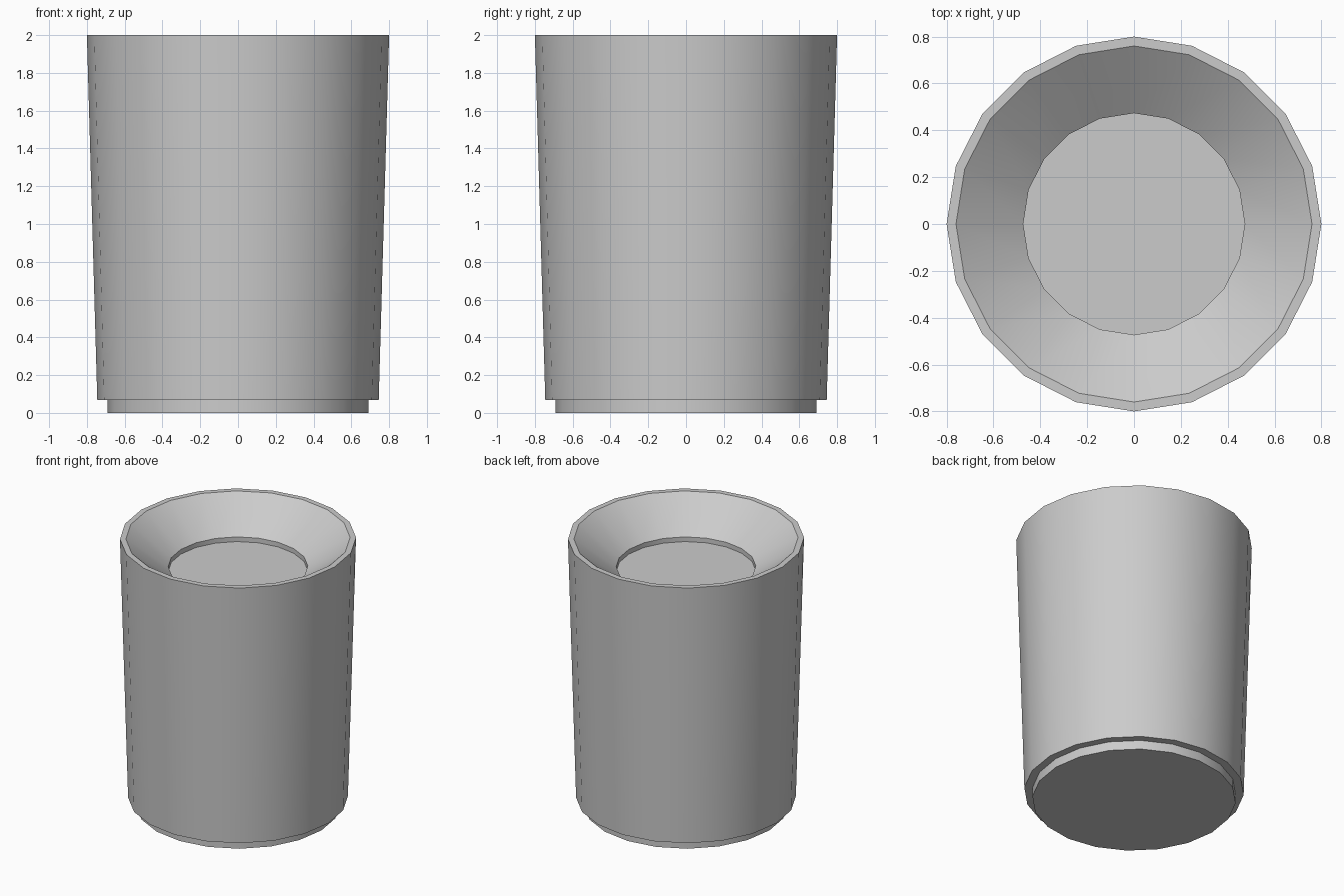
import bpy, bmesh
from math import sin, cos, pi

if "Cube" in bpy.data.objects:
    bpy.data.objects.remove(bpy.data.objects["Cube"])

SIDES = 20


def lathe(name, profile):
    """Spin an (r, z) profile around z, capping both ends with flat discs."""
    bm = bmesh.new()
    rings = [[bm.verts.new((r * cos(2 * pi * i / SIDES), r * sin(2 * pi * i / SIDES), z))
              for i in range(SIDES)] for r, z in profile]
    for a, b in zip(rings, rings[1:]):
        for i in range(SIDES):
            j = (i + 1) % SIDES
            bm.faces.new((a[i], a[j], b[j], b[i]))
    bm.faces.new(rings[0][::-1])
    bm.faces.new(rings[-1])
    mesh = bpy.data.meshes.new(name)
    bm.to_mesh(mesh)
    bm.free()
    obj = bpy.data.objects.new(name, mesh)
    bpy.context.collection.objects.link(obj)
    bpy.context.view_layer.objects.active = obj
    obj.select_set(True)
    bpy.ops.object.shade_smooth_by_angle(angle=pi / 6)
    obj.select_set(False)
    return obj


# Tapered cup: recessed foot, step, outer wall, rim, funnel and shallow well
lathe("tapered_cup", [
    (0.69, 0.0), (0.69, 0.067),     # foot
    (0.745, 0.067), (0.80, 2.0),    # outer wall
    (0.76, 2.0),                    # rim
    (0.473, 1.79), (0.473, 1.755),  # funnel and well; last ring is the floor
])
